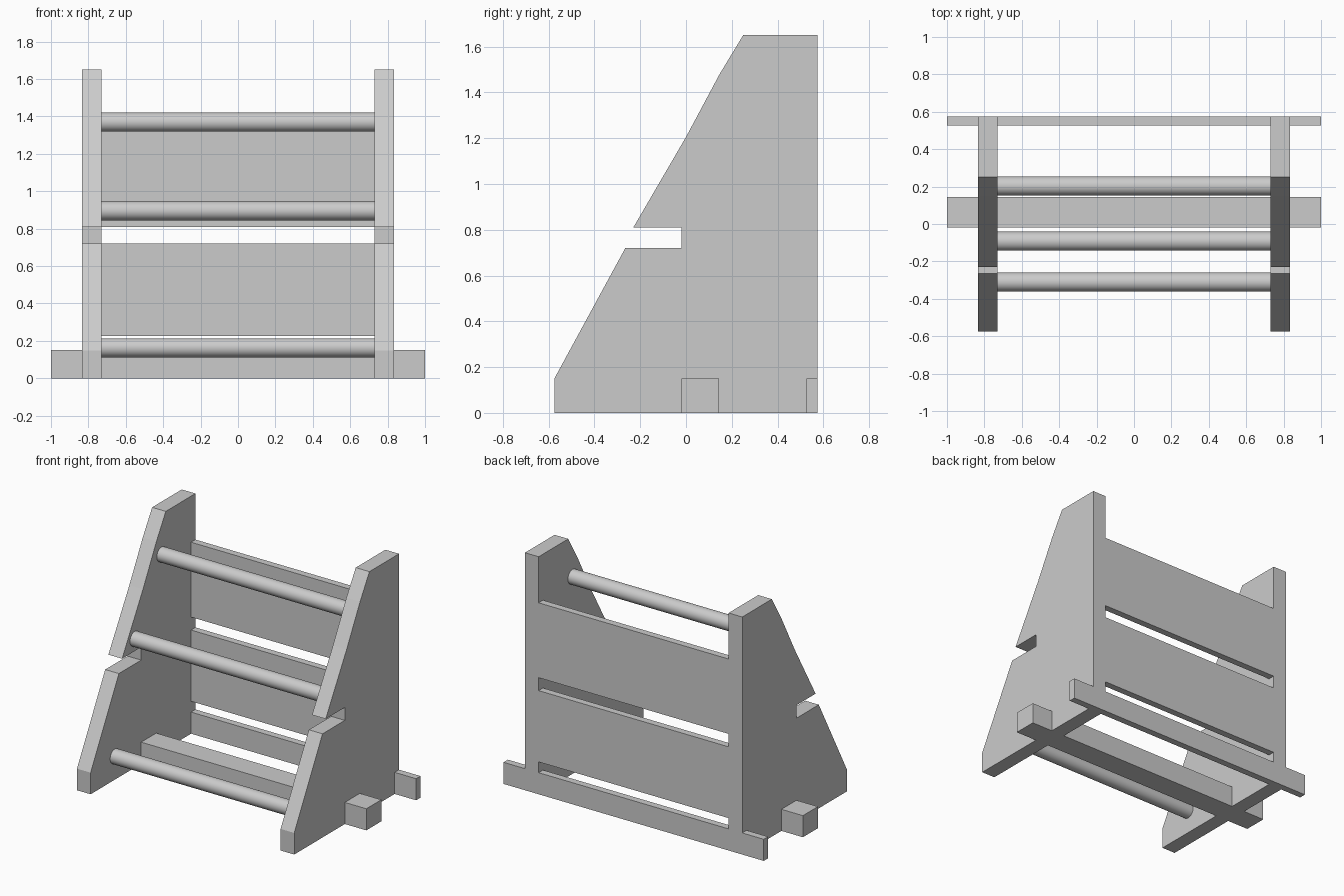
import bpy, bmesh
from math import pi

if "Cube" in bpy.data.objects:
    bpy.data.objects.remove(bpy.data.objects["Cube"])


def make_object(name, bm):
    bmesh.ops.recalc_face_normals(bm, faces=bm.faces[:])
    mesh = bpy.data.meshes.new(name)
    bm.to_mesh(mesh)
    bm.free()
    ob = bpy.data.objects.new(name, mesh)
    bpy.context.collection.objects.link(ob)
    return ob


def board(name, half_x, y0, y1, z0, z1):
    bm = bmesh.new()
    bmesh.ops.create_cube(bm, size=1)
    for v in bm.verts:
        v.co.x *= 2 * half_x
        v.co.y = y0 if v.co.y < 0 else y1
        v.co.z = z0 if v.co.z < 0 else z1
    return make_object(name, bm)


X_IN, X_OUT, BACK = 0.73, 0.835, 0.575

# Notched side panel, extruded from its profile and mirrored
profile = [(-0.575, 0), (BACK, 0), (BACK, 1.65), (0.25, 1.65), (0.147, 1.48),
           (0, 1.205), (-0.23, 0.81), (-0.02, 0.81), (-0.02, 0.72),
           (-0.265, 0.72), (-0.575, 0.15)]
bm = bmesh.new()
face = bm.faces.new([bm.verts.new((X_IN, y, z)) for y, z in profile])
ext = bmesh.ops.extrude_face_region(bm, geom=[face])
verts = [g for g in ext["geom"] if isinstance(g, bmesh.types.BMVert)]
bmesh.ops.translate(bm, verts=verts, vec=(X_OUT - X_IN, 0, 0))
side = make_object("side_panels", bm)
side.modifiers.new("mirror", "MIRROR")

# Back boards between the sides
board("upper_back_board", X_IN, 0.527, BACK, 0.81, 1.33)
board("lower_back_board", X_IN, 0.527, BACK, 0.225, 0.72)

# Base rails that stick out past the sides
board("rear_base_rail", 1.0, 0.527, BACK, 0, 0.15)
board("middle_base_rail", 1.0, -0.02, 0.145, 0, 0.15)

# Round cross bars
for name, y, z in [("top_bar", 0.203, 1.37), ("middle_bar", -0.092, 0.896),
                   ("bottom_bar", -0.31, 0.163)]:
    bpy.ops.mesh.primitive_cylinder_add(vertices=48, radius=0.051, depth=2 * X_IN,
                                        location=(0, y, z), rotation=(0, pi / 2, 0))
    bpy.context.object.name = name
    bpy.ops.object.shade_smooth_by_angle()
